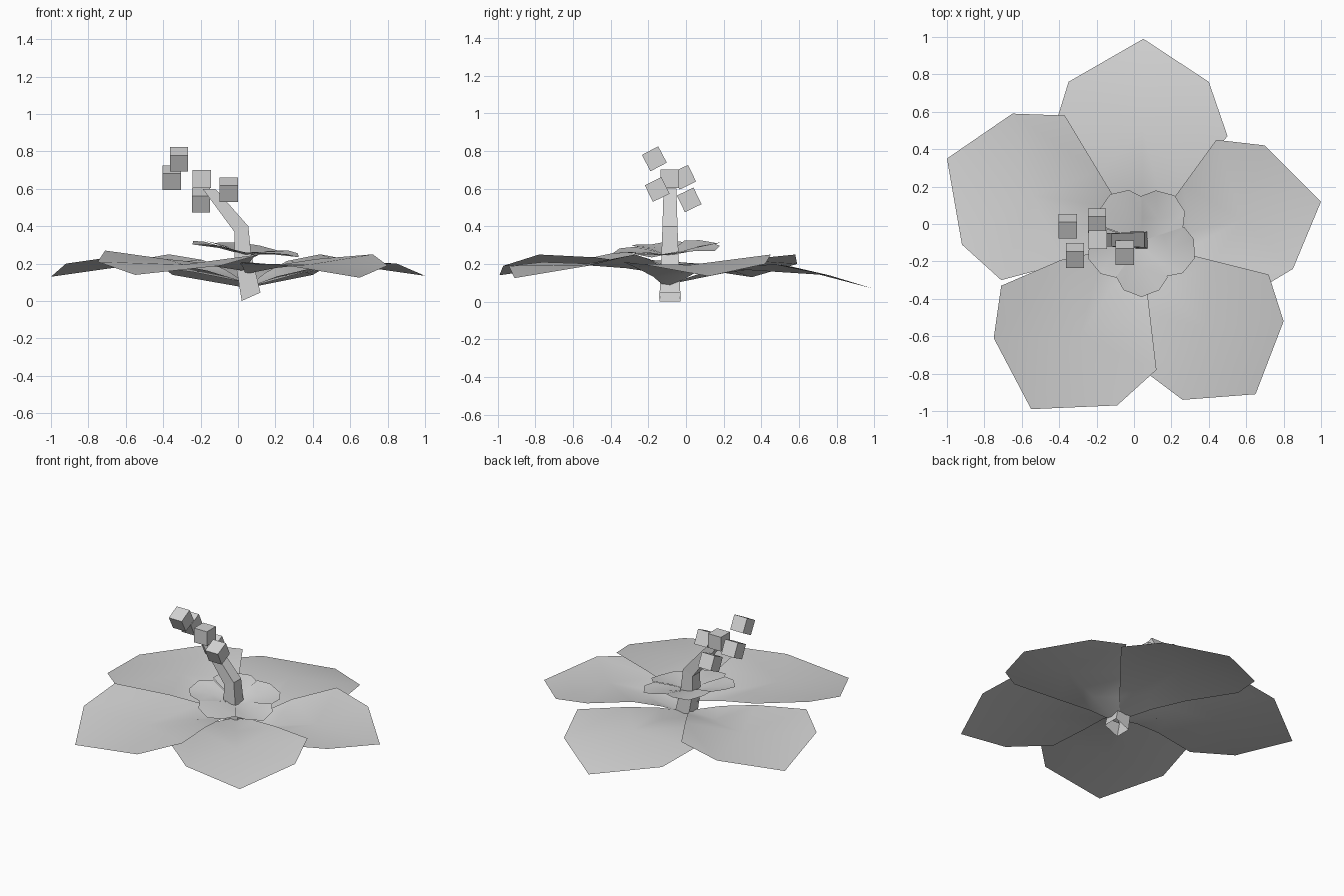
import bpy, bmesh, math
from mathutils import Vector, Matrix

if "Cube" in bpy.data.objects:
    bpy.data.objects.remove(bpy.data.objects["Cube"])

grey = bpy.data.materials.new("light_grey")
grey.diffuse_color = (0.65, 0.65, 0.65, 1)
grey.use_nodes = True
grey.node_tree.nodes["Principled BSDF"].inputs["Base Color"].default_value = grey.diffuse_color


def finish(name, bm, smooth=False):
    me = bpy.data.meshes.new(name)
    bm.to_mesh(me)
    bm.free()
    me.materials.append(grey)
    for p in me.polygons:
        p.use_smooth = smooth
    ob = bpy.data.objects.new(name, me)
    bpy.context.collection.objects.link(ob)
    return ob


def petal(name, base, rim, rows, widen=1.0):
    """Single-sheet petal: base point, rows of three (t, first, middle, last z), rim of five."""
    base = Vector(base)
    rim = [Vector(p) for p in rim]
    bm = bmesh.new()
    tip = bm.verts.new(base)
    grid = []
    for t, *zs in rows:
        mid = base.lerp(rim[2], t)
        row = []
        for i, z, w in zip((0, 2, 4), zs, (widen, 1, 1)):
            p = mid + (base.lerp(rim[i], t) - mid) * w
            row.append(bm.verts.new((p.x, p.y, z)))
        grid.append(row)
    o = [bm.verts.new(p) for p in rim]
    a = grid[0]
    bm.faces.new((tip, a[0], a[1]))
    bm.faces.new((tip, a[1], a[2]))
    for a, b in zip(grid, grid[1:]):
        for i in (0, 1):
            bm.faces.new((a[i], b[i], b[i + 1], a[i + 1]))
    r, m, l = grid[-1]
    for f in ((r, o[0], o[1], m), (m, o[1], o[2]), (m, o[2], o[3]), (m, o[3], o[4], l)):
        bm.faces.new(f)
    finish(name, bm, True)


# Large outer petals: rim, base height, edge height on each side, widening of the covered edge
petals = {
    "back": ([(.50, .47, .20), (.40, .76, .14), (.05, .99, .07), (-.35, .76, .14), (-.43, .50, .20)], .09, .175, .18, 1.0),
    "left": ([(-.37, .58, .25), (-.65, .59, .20), (-1, .35, .13), (-.92, -.11, .20), (-.71, -.30, .23)], .10, .22, .205, 1.0),
    "front_left": ([(-.71, -.33, .27), (-.75, -.61, .21), (-.55, -.99, .14), (-.09, -.97, .19), (.12, -.78, .25)], .16, .225, .235, 1.1),
    "front_right": ([(.02, -.76, .21), (.26, -.94, .19), (.65, -.91, .125), (.80, -.52, .19), (.72, -.27, .25)], .145, .20, .225, 1.05),
    "right": ([(.70, -.33, .21), (.85, -.24, .20), (1, .12, .135), (.70, .42, .20), (.44, .45, .25)], .07, .175, .215, 1.1),
}
for name, (rim, zb, z0, z1, widen) in petals.items():
    rows = [(.27, (zb + z0) / 2 + .01, (zb + .2) / 2 + .005, (zb + z1) / 2 + .01),
            (.56, z0, .195, z1)]
    petal("outer_petal_" + name, (.04, -.10, zb), rim, rows, widen)

# Small inner petals, tilted up towards the left
cx, cy = .04, -.09


def tilt(x, y):
    return -0.12 * (x - cx) + 0.065 * (y - cy)


for k, deg in enumerate((270, 342, 54, 124, 199)):
    rim = []
    for off, r, z in ((-38, .23, .286), (-20, .28, .288), (0, .30, .275), (20, .28, .288), (36, .24, .293)):
        a = math.radians(deg + off)
        x, y = cx + r * math.cos(a), cy + r * math.sin(a)
        rim.append((x, y, z + tilt(x, y)))
    t = [.27 + tilt(*rim[i][:2]) / 2 for i in (0, 2, 4)]
    petal(f"inner_petal_{k + 1}", (cx, cy, .245), rim, [(.5, t[0], t[1], t[2] + .005)])

# Bent square style rising through the flower, open at the foot: x, z, half width, lean
bm = bmesh.new()
rings = []
for x, z, h, lean in ((.07, .023, .055, 24), (.025, .25, .045, 5),
                      (.018, .385, .04, 22), (-.155, .60, .034, 0)):
    c, s = math.cos(math.radians(lean)), math.sin(math.radians(lean))
    rings.append([bm.verts.new((x + i * h * c, -.085 + j * h, z + i * h * s))
                  for i, j in ((-1, -1), (1, -1), (1, 1), (-1, 1))])
for a, b in zip(rings, rings[1:]):
    for i in range(4):
        j = (i + 1) % 4
        bm.faces.new((a[i], a[j], b[j], b[i]))
finish("style", bm)

# Cube tip and four tilted pollen cubes
for name, pos, deg in (("stigma", (-.193, -.085, .653), 0),
                       ("pollen_1", (-.355, -.012, .66), 26),
                       ("pollen_2", (-.315, -.168, .758), 28),
                       ("pollen_3", (-.198, .017, .54), 26),
                       ("pollen_4", (-.05, -.153, .595), 26)):
    bm = bmesh.new()
    m = Matrix.Translation(pos) @ Matrix.Rotation(math.radians(deg), 4, 'X')
    bmesh.ops.create_cube(bm, size=.098, matrix=m)
    finish(name, bm)
